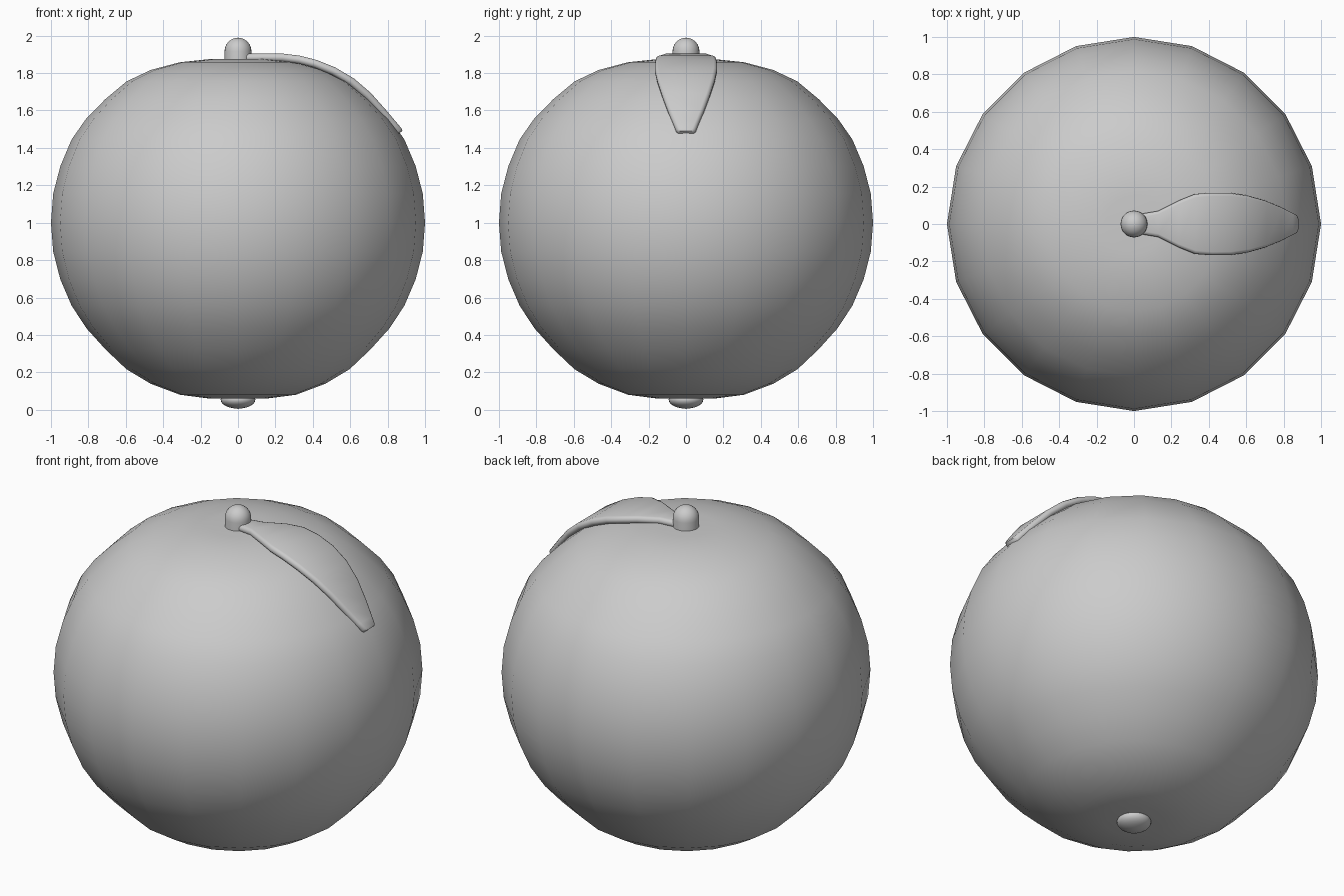
import bpy, bmesh, math

if "Cube" in bpy.data.objects:
    bpy.data.objects.remove(bpy.data.objects["Cube"])


def finish(name, bm, angle=60):
    bmesh.ops.recalc_face_normals(bm, faces=bm.faces)
    mesh = bpy.data.meshes.new(name)
    bm.to_mesh(mesh)
    bm.free()
    ob = bpy.data.objects.new(name, mesh)
    bpy.context.collection.objects.link(ob)
    bpy.ops.object.select_all(action='DESELECT')
    ob.select_set(True)
    bpy.context.view_layer.objects.active = ob
    bpy.ops.object.shade_smooth_by_angle(angle=math.radians(angle))
    return ob


def bridge(bm, rings):
    for a, b in zip(rings, rings[1:]):
        n = len(a)
        for i in range(n):
            j = (i + 1) % n
            bm.faces.new((a[i], a[j], b[j], b[i]))


def lathe(name, profile, sides, bottom, top):
    """Revolve (radius, z) rings about z, closed by a fan at each pole."""
    bm = bmesh.new()
    turn = [2 * math.pi * i / sides for i in range(sides)]
    rings = [[bm.verts.new((r * math.cos(a), r * math.sin(a), z)) for a in turn]
             for r, z in profile]
    bridge(bm, rings)
    for ring, z in ((rings[0], bottom), (rings[-1], top)):
        pole = bm.verts.new((0, 0, z))
        for i in range(sides):
            bm.faces.new((ring[i], ring[(i + 1) % sides], pole))
    return finish(name, bm)


# Fruit body: twenty-sided, slightly flattened with shallow dimples at the poles
body = [(.156, .06), (.31, .08), (.465, .138), (.597, .217), (.71, .324),
        (.81, .435), (.89, .557), (.95, .697), (.988, .845), (1, 1),
        (.988, 1.155), (.95, 1.302), (.89, 1.444), (.815, 1.552), (.71, 1.66),
        (.595, 1.756), (.465, 1.817), (.31, 1.858), (.156, 1.874)]
lathe("fruit_body", body, 20, .065, 1.865)

# Stem: short post with a domed top
dome = [(.072 * math.cos(math.radians(a)), 1.917 + .072 * math.sin(math.radians(a)))
        for a in range(0, 90, 15)]
lathe("stem", [(.072, 1.8)] + dome, 24, 1.8, 1.989)

# Blossom nub: flattened ball under the fruit
nub = [(.093 * math.cos(math.radians(a)), .054 + .048 * math.sin(math.radians(a)))
       for a in range(-75, 90, 15)]
lathe("bottom_nub", nub, 24, .005, .102)

# Leaf: stations of (x, top z, half width) draped over the shoulder
leaf = [(.04, 1.903, .055), (.13, 1.905, .07), (.24, 1.904, .125),
        (.33, 1.893, .16), (.42, 1.87, .167), (.52, 1.83, .166),
        (.62, 1.771, .152), (.71, 1.694, .127), (.79, 1.604, .094),
        (.85, 1.533, .064), (.875, 1.503, .052)]
bm = bmesh.new()
rings = []
for k, (x, z, w) in enumerate(leaf):
    x0, z0, _ = leaf[max(k - 1, 0)]
    x1, z1, _ = leaf[min(k + 1, len(leaf) - 1)]
    length = math.hypot(x1 - x0, z1 - z0)
    nx, nz = (z0 - z1) / length, (x1 - x0) / length
    half = [(w - .018, 0), (w - .005, .005), (w, .018), (w, .03), (w - .015, .043)]
    section = half + [(-y, d) for y, d in reversed(half)]
    rings.append([bm.verts.new((x - nx * d, y, z - nz * d)) for y, d in section])
bridge(bm, rings)
# Rounded tip ring
tip = [bm.verts.new((v.co.x + .004, v.co.y * .8, v.co.z - .012)) for v in rings[-1]]
bridge(bm, [rings[-1], tip])
bm.faces.new(tip)
bm.faces.new(rings[0])
finish("leaf", bm, 50)
